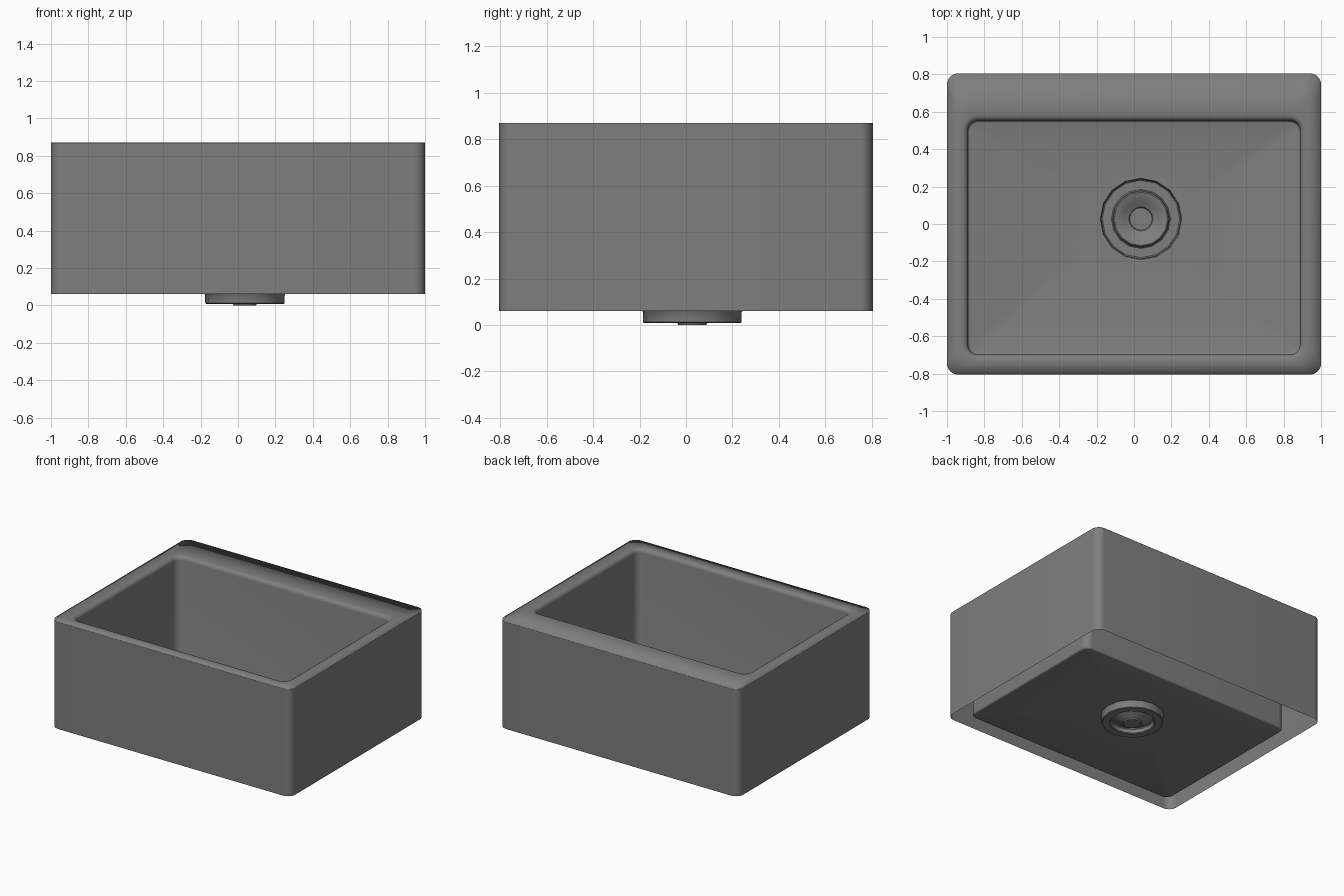
import bpy, bmesh, math

if "Cube" in bpy.data.objects:
    bpy.data.objects.remove(bpy.data.objects["Cube"])

CX, CY = 0.037, 0.027      # drain centre
SIDES = 16
FLOOR, TOP = 0.063, 0.87

grey = bpy.data.materials.new("dark_grey")
grey.diffuse_color = (0.21, 0.21, 0.21, 1)
grey.use_nodes = True
grey.node_tree.nodes["Principled BSDF"].inputs["Base Color"].default_value = grey.diffuse_color


def rounded_rect(x, y0, y1, r, n=8):
    pts = []
    corners = [(x - r, y1 - r), (-x + r, y1 - r), (-x + r, y0 + r), (x - r, y0 + r)]
    for i, (cx, cy) in enumerate(corners):
        for k in range(n + 1):
            a = math.pi / 2 * (i + k / n)
            pts.append((cx + r * math.cos(a), cy + r * math.sin(a)))
    return pts


def circle(r):
    return [(CX + r * math.cos(2 * math.pi * i / SIDES),
             CY + r * math.sin(2 * math.pi * i / SIDES)) for i in range(SIDES)]


def add_loop(bm, pts, z):
    return [bm.verts.new((x, y, z)) for x, y in pts]


def bridge(bm, loops):
    for a, b in zip(loops, loops[1:]):
        n = len(a)
        for i in range(n):
            j = (i + 1) % n
            bm.faces.new((a[i], a[j], b[j], b[i]))


def finish(bm, name):
    me = bpy.data.meshes.new(name)
    bm.to_mesh(me)
    bm.free()
    me.materials.append(grey)
    ob = bpy.data.objects.new(name, me)
    bpy.context.collection.objects.link(ob)
    bpy.ops.object.select_all(action='DESELECT')
    ob.select_set(True)
    bpy.context.view_layer.objects.active = ob
    bpy.ops.object.shade_smooth_by_angle(angle=math.radians(35))
    return ob


# Sink: outer apron (open below), tiny edge strip, rim, rolled inner edge, bowl walls
bm = bmesh.new()
loops = [add_loop(bm, rounded_rect(1.0, -0.805, 0.805, 0.06), z)
         for z in (0.06, TOP - 0.003, TOP)]
f = 0.03
for k in range(5):
    a = math.pi / 2 * k / 4
    d = f * (1 - math.sin(a))
    loops.append(add_loop(bm, rounded_rect(0.888 + d, -0.698 - d, 0.552 + d, 0.055 + d),
                          TOP - f * (1 - math.cos(a))))
g = 0.012                  # soft corner between bowl wall and floor
for k in range(4):
    a = math.pi / 2 * k / 3
    d = g * (1 - math.cos(a))
    loops.append(add_loop(bm, rounded_rect(0.888 - d, -0.698 + d, 0.552 - d, 0.055 - d),
                          FLOOR + g * (1 - math.sin(a))))
bridge(bm, loops)

# Bowl floor with the drain hole
rim, hole = loops[-1], add_loop(bm, circle(0.218), FLOOR)
edges = []
for loop in (rim, hole):
    for i, v in enumerate(loop):
        w = loop[(i + 1) % len(loop)]
        edges.append(bm.edges.get((v, w)) or bm.edges.new((v, w)))
bmesh.ops.triangle_fill(bm, edges=edges, use_beauty=True, normal=(0, 0, 1))
basin = finish(bm, "sink_basin")

# Shade the rim's outer edge softly while keeping the apron walls flat
n = len(rounded_rect(1, -1, 1, 0.1))
for e in basin.data.edges:
    a, b = e.vertices
    if n <= a < 2 * n and n <= b < 2 * n:
        e.use_edge_sharp = True
    elif 2 * n <= a < 3 * n and 2 * n <= b < 3 * n:
        e.use_edge_sharp = False

# Drain: stepped cup, raised ring and cone down to a centre button
bm = bmesh.new()
profile = [(0.218, FLOOR), (0.213, 0.056), (0.212, 0.012), (0.207, 0.008),
           (0.158, 0.008), (0.152, 0.013), (0.15, 0.04), (0.143, 0.046),
           (0.125, 0.042), (0.095, 0.024), (0.064, 0.008), (0.06, 0.0)]
rings = [add_loop(bm, circle(r), z) for r, z in profile]
bridge(bm, rings)
bm.faces.new(rings[-1])
finish(bm, "drain")
